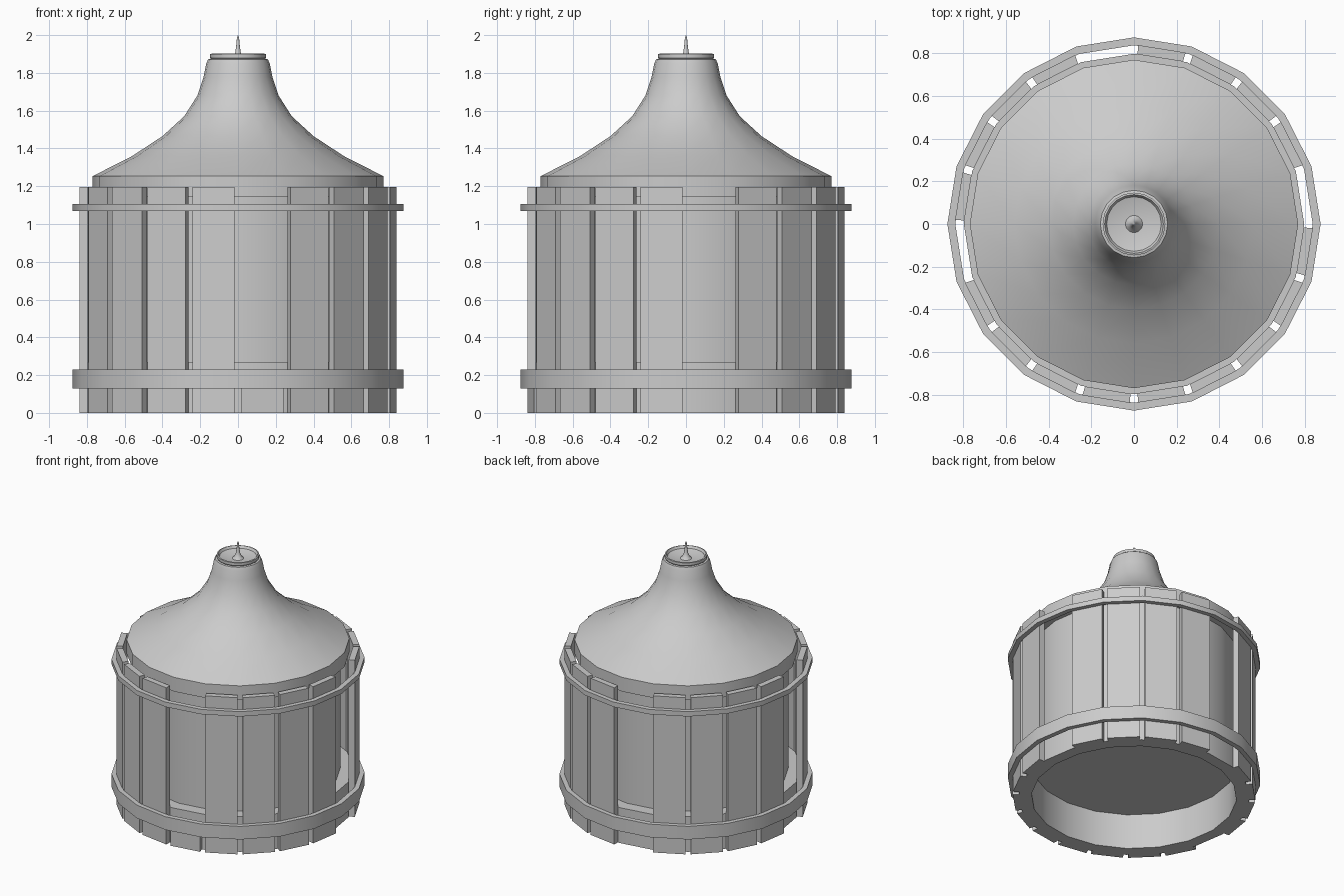
import bpy, math

if "Cube" in bpy.data.objects:
    bpy.data.objects.remove(bpy.data.objects["Cube"])

N = 20
STEP = 2 * math.pi / N


def make(name, verts, faces, smooth=None):
    me = bpy.data.meshes.new(name)
    me.from_pydata(verts, [], faces)
    me.update()
    ob = bpy.data.objects.new(name, me)
    bpy.context.collection.objects.link(ob)
    if smooth:
        bpy.ops.object.select_all(action='DESELECT')
        ob.select_set(True)
        bpy.context.view_layer.objects.active = ob
        bpy.ops.object.shade_smooth_by_angle(angle=math.radians(smooth))
    return ob


def lathe(name, profile, closed=False, smooth=35):
    """Spin (radius, z) points, listed bottom to top, around z."""
    verts, rings = [], []
    for r, z in profile:
        n = 1 if r == 0 else N
        rings.append(list(range(len(verts), len(verts) + n)))
        verts += [(r * math.cos(i * STEP), r * math.sin(i * STEP), z) for i in range(n)]
    pairs = list(zip(rings, rings[1:]))
    if closed:
        pairs.append((rings[-1], rings[0]))
    faces = []
    for a, b in pairs:
        for i in range(N):
            j = (i + 1) % N
            if len(a) == 1:
                faces.append((a[0], b[j], b[i]))
            elif len(b) == 1:
                faces.append((a[i], a[j], b[0]))
            else:
                faces.append((a[i], a[j], b[j], b[i]))
    return make(name, verts, faces, smooth)


def hoop(name, r0, r1, z0, z1, smooth=35):
    return lathe(name, [(r0, z0), (r1, z0), (r1, z1), (r0, z1)], True, smooth)


def plank(k, top, shift=0.0):
    """One flat stave filling most of a side of the 20-gon."""
    verts = []
    for z in (0, top):
        for r, t in ((.798, .07), (.842, .07), (.842, .93), (.798, .93)):
            a, b = k * STEP, (k + 1) * STEP
            r += shift
            verts.append((r * ((1 - t) * math.cos(a) + t * math.cos(b)),
                          r * ((1 - t) * math.sin(a) + t * math.sin(b)), z))
    faces = [(3, 2, 1, 0), (4, 5, 6, 7)]
    faces += [(i, (i + 1) % 4, (i + 1) % 4 + 4, i + 4) for i in range(4)]
    make("plank_%02d" % k, verts, faces)


# Staves, with open slots on the four sides
for k in range(N):
    if k in (0, 5, 10):
        continue
    plank(k, .2 if k == 15 else 1.195)

# Binding hoops
hoop("lower_hoop", .838, .875, .13, .23)
hoop("upper_hoop", .838, .875, 1.068, 1.105)

# Base ring and the inner drum standing on it
hoop("base_ring", .71, .798, 0, .27)
lathe("drum", [(0, .268), (.71, .268), (.71, 1.145)])

# Flared roof with vertical rim
lathe("roof", [(.71, 1.145), (.77, 1.145), (.77, 1.253), (.56, 1.36), (.40, 1.465),
               (.285, 1.57), (.215, 1.68), (.182, 1.78), (.168, 1.85),
               (.158, 1.872), (.145, 1.875)])

# Dished cap and finial spike
lathe("cap", [(.14, 1.872), (.147, 1.88), (.147, 1.9), (.138, 1.902),
              (.128, 1.885), (.07, 1.87), (.0, 1.87)])
lathe("spike", [(.042, 1.868), (.025, 1.885), (.014, 1.91), (.009, 1.95), (.006, 1.985), (0, 2.0)])
